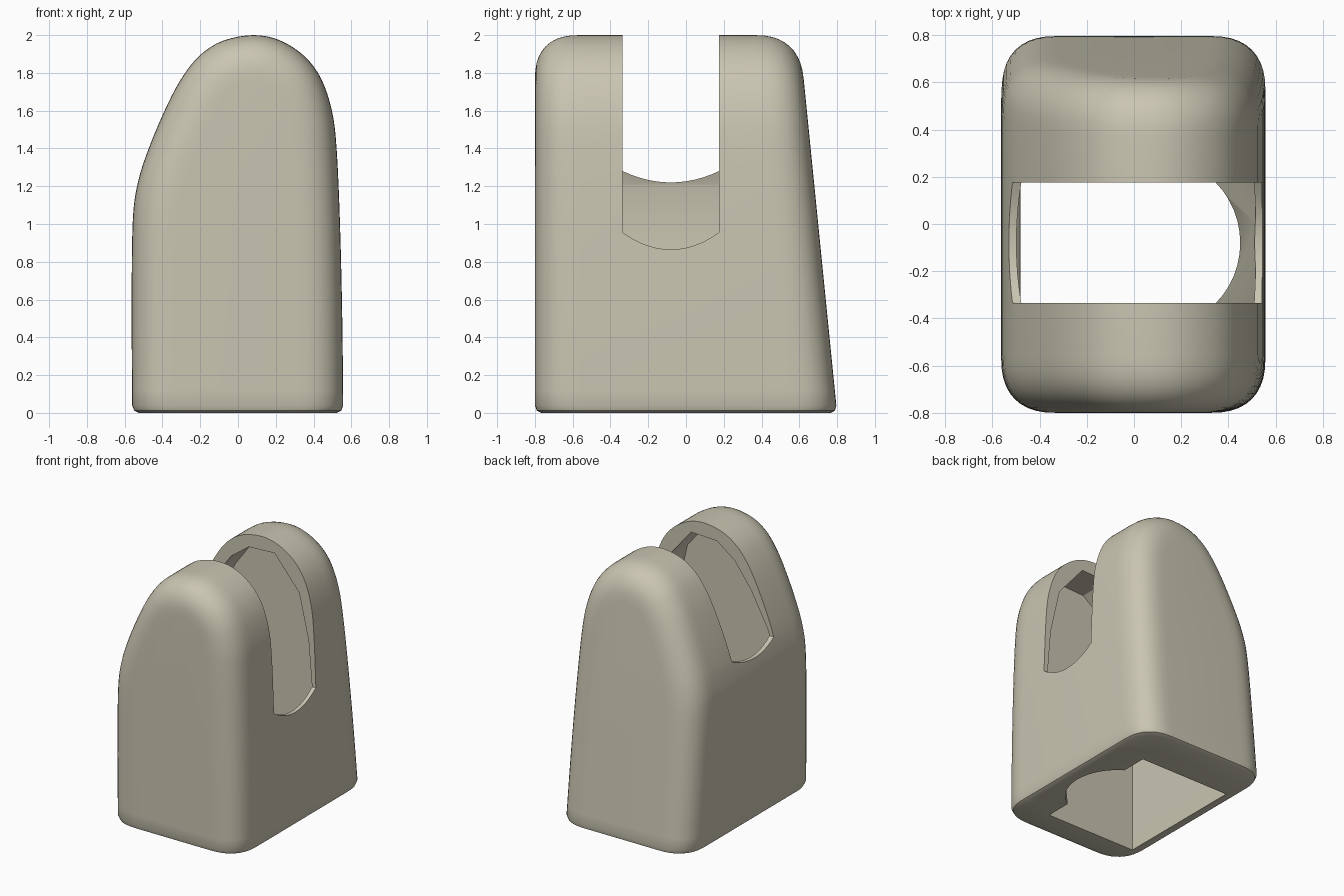
import bpy, bmesh, math
from mathutils import Vector

if "Cube" in bpy.data.objects:
    bpy.data.objects.remove(bpy.data.objects["Cube"])

mat = bpy.data.materials.new("warm_tan")
mat.diffuse_color = (0.59, 0.56, 0.445, 1)
mat.use_nodes = True
mat.node_tree.nodes["Principled BSDF"].inputs["Base Color"].default_value = mat.diffuse_color


def make_object(name, verts, faces):
    me = bpy.data.meshes.new(name)
    me.from_pydata(verts, [], faces)
    bm = bmesh.new()
    bm.from_mesh(me)
    bmesh.ops.recalc_face_normals(bm, faces=bm.faces)
    bm.to_mesh(me)
    bm.free()
    me.materials.append(mat)
    ob = bpy.data.objects.new(name, me)
    bpy.context.collection.objects.link(ob)
    return ob


def loft(name, rings, foot=0):
    """Skin rings; 'foot' profile points at each end get their own cap strips."""
    n = len(rings[0])
    verts = [v for r in rings for v in r]
    faces = []
    for base in (0, (len(rings) - 1) * n):
        faces.append([base + i for i in range(foot, n - foot)])
        for i in range(foot):
            faces.append([base + i, base + i + 1, base + n - 2 - i, base + n - 1 - i])
    for k in range(len(rings) - 1):
        for i in range(n):
            j = (i + 1) % n
            faces.append([k * n + i, k * n + j, (k + 1) * n + j, (k + 1) * n + i])
    return make_object(name, verts, faces)


def smooth_path(pts, steps=4):
    p = [Vector(q) for q in pts]
    p = [p[0]] + p + [p[-1]]
    out = []
    for i in range(1, len(p) - 2):
        a, b, c, d = p[i - 1:i + 3]
        for s in range(steps):
            t = s / steps
            out.append(0.5 * (2 * b + (c - a) * t + (2 * a - 5 * b + 4 * c - d) * t * t
                              + (3 * b - 3 * c + d - a) * t ** 3))
    return out + [p[-1]]


# Outer body: lopsided arch in front view, with rounded ends and a sloped back
FOOT = 0.04
arch = smooth_path([(-.56, FOOT), (-.563, .5), (-.558, 1.0), (-.53, 1.22), (-.465, 1.42),
                    (-.37, 1.64), (-.29, 1.785), (-.2, 1.895), (-.08, 1.97), (.08, 2.0),
                    (.22, 1.973), (.35, 1.89), (.44, 1.77), (.497, 1.6), (.522, 1.4),
                    (.54, 1.0), (.552, .5), (.557, FOOT)])
prof = [Vector((-.525, 0)), Vector((-.55, .012)), *arch, Vector((.547, .012)), Vector((.522, 0))]
normals = []
for i, q in enumerate(prof):
    if q.y < 0.06:
        normals.append(Vector((math.copysign(1, q.x), 0)))
    else:
        t = prof[i + 1] - prof[i - 1]
        normals.append(Vector((-t.y, t.x)).normalized())

R, SEG, POW = 0.24, 10, 2 / 2.5


def ring(a, back):
    inset = R * (1 - math.sin(a) ** POW)
    depth = R * (1 - max(0, math.cos(a)) ** POW)
    out = []
    for q, nrm in zip(prof, normals):
        p = q - nrm * inset
        foot = 0.035 if q.y == 0 else 0.01 if q.y < 0.02 else 0
        y = 0.8 - 0.1 * p.y - depth - foot if back else -0.8 + depth + foot
        out.append((p.x, y, p.y))
    return out


angles = [k / SEG * math.pi / 2 for k in range(SEG + 1)]
rings = [ring(a, False) for a in angles] + [ring(a, True) for a in reversed(angles)]
body = loft("hollow_body", rings, foot=2)


def cut(cutter):
    mod = body.modifiers.new("cut", 'BOOLEAN')
    mod.operation = 'DIFFERENCE'
    mod.solver = 'EXACT'
    mod.object = cutter
    bpy.ops.object.select_all(action='DESELECT')
    bpy.context.view_layer.objects.active = body
    body.select_set(True)
    bpy.ops.object.modifier_apply(modifier=mod.name)
    bpy.data.objects.remove(cutter)


# Inner cavity, open at the base, sloped on the right, reaching up into both humps
cav = [(-.48, -.1), (.28, -.1), (.28, 0), (.515, .88), (.48, 1.3), (.40, 1.65), (.19, 1.9),
       (-.03, 1.89), (-.18, 1.78), (-.32, 1.59), (-.46, 1.33), (-.505, 1.2), (-.48, .9)]
cut(loft("cavity_cutter", [[(x, y, z) for x, z in cav] for y in (-.59, .43)]))

# Vertical round bore bulging to the right side
N = 48
cut(loft("bore_cutter", [[(.083 + .367 * math.cos(2 * math.pi * i / N),
                           -.08 + .367 * math.sin(2 * math.pi * i / N), z) for i in range(N)]
                         for z in (-.1, 1.0)]))


# Slot across the top, its curved floor lower on the right wall than on the left
def slot(x0, x1, floor, rise):
    yz = [(-.335, 2.3)]
    for i in range(13):
        t = -1 + i / 6
        yz.append((-.08 + .255 * t, floor + rise * t * t))
    yz.append((.175, 2.3))
    return loft("slot_cutter", [[(x, y, z) for y, z in yz] for x in (x0, x1)])


cut(slot(-1, .01, 1.22, .06))
cut(slot(0, 1, .865, .09))

bpy.context.view_layer.objects.active = body
body.select_set(True)
bpy.ops.object.shade_smooth_by_angle(angle=math.radians(32))
